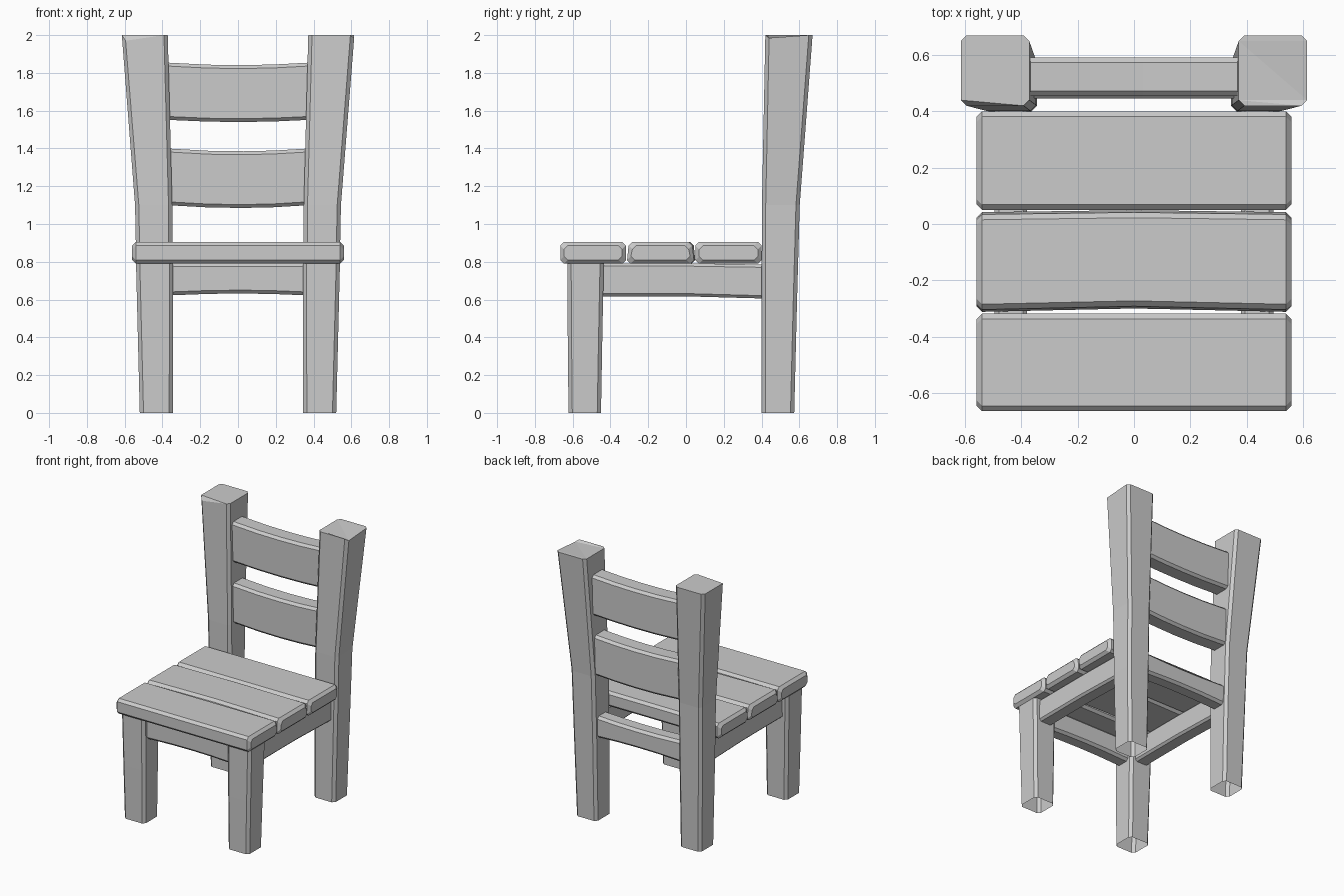
import bpy, bmesh

cube = bpy.data.objects.get("Cube")
if cube:
    bpy.data.objects.remove(cube, do_unlink=True)

GREY = (0.6, 0.6, 0.6, 1)
mat = bpy.data.materials.new("plain grey")
mat.use_nodes = True
mat.diffuse_color = GREY
mat.node_tree.nodes["Principled BSDF"].inputs["Base Color"].default_value = GREY


def beam(name, axis, sections, chamfer, open_start=False, chips=()):
    """Chamfered beam along an axis; each section is (position, a0, a1, b0, b1).
    a and b are the two other axes in x, y, z order. chips lower corners of the end."""
    bm = bmesh.new()
    rings = []
    for t, a0, a1, b0, b1 in sections:
        c = chamfer
        outline = [(a0 + c, b0), (a1 - c, b0), (a1, b0 + c), (a1, b1 - c),
                   (a1 - c, b1), (a0 + c, b1), (a0, b1 - c), (a0, b0 + c)]
        ring = []
        for a, b in outline:
            co = [a, b]
            co.insert(axis, t)
            ring.append(bm.verts.new(co))
        rings.append(ring)
    for low, high in zip(rings, rings[1:]):
        for i in range(8):
            j = (i + 1) % 8
            bm.faces.new((low[i], low[j], high[j], high[i]))
    bm.faces.new(rings[-1])
    if not open_start:
        bm.faces.new(rings[0][::-1])
    for index, drop in chips:
        rings[-1][index].co.z -= drop
    bmesh.ops.triangulate(bm, faces=[f for f in bm.faces if len(f.verts) > 4])
    bmesh.ops.recalc_face_normals(bm, faces=bm.faces)
    mesh = bpy.data.meshes.new(name)
    bm.to_mesh(mesh)
    bm.free()
    mesh.materials.append(mat)
    obj = bpy.data.objects.new(name, mesh)
    bpy.context.collection.objects.link(obj)
    return obj


def mirrored(sections, side):
    """Flip the x range of upright sections for the right-hand side."""
    if side > 0:
        return sections
    return [(t, -a1, -a0, b0, b1) for t, a0, a1, b0, b1 in sections]


def rail(name, half, y0, y1, z0, z1, sag_low, sag_high):
    """Cross rail whose middle is shifted vertically."""
    beam(name, 0, [(half * k, y0, y1, z0 + sag_low * (1 - k * k), z1 + sag_high * (1 - k * k))
                   for k in (-1, -0.4, 0.08, 0.5, 1)], 0.018)


# Posts, legs and side rails
post = [(0, 0.345, 0.52, 0.40, 0.573), (0.6, 0.345, 0.535, 0.40, 0.588),
        (1.1, 0.348, 0.545, 0.402, 0.602), (2, 0.372, 0.615, 0.42, 0.67)]
leg = [(0, 0.345, 0.52, -0.622, -0.45), (0.4, 0.343, 0.53, -0.626, -0.443),
       (0.8, 0.343, 0.54, -0.628, -0.435)]
for side, word in ((1, "left"), (-1, "right")):
    chips = [(2, 0.015)] if side > 0 else [(0, 0.03)]
    beam(word + "_back_post", 2, mirrored(post, side), 0.02, True, chips)
    beam(word + "_front_leg", 2, mirrored(leg, side), 0.02, True)
    x0, x1 = sorted((side * 0.38, side * 0.495))
    beam(word + "_side_rail", 1, [(-0.47, x0, x1, 0.617, 0.792), (0, x0, x1, 0.617, 0.792),
                                  (0.43, x0, x1, 0.605, 0.785)], 0.015)

# Rails under the seat and slats of the backrest
rail("front_rail", 0.37, -0.59, -0.475, 0.622, 0.792, 0.01, 0)
rail("back_rail", 0.37, 0.445, 0.56, 0.622, 0.785, 0.01, -0.01)
rail("middle_back_slat", 0.38, 0.445, 0.58, 1.10, 1.40, -0.015, -0.015)
rail("top_back_slat", 0.39, 0.455, 0.592, 1.552, 1.855, -0.012, -0.014)


# Seat planks: bevelled boards, the middle one bowed and narrower on top
def plank(name, y0, y1, bow=0, taper=0):
    e = 0.02
    rows = [(-0.56, e, 0), (-0.54, 0, 0), (0, 0, bow), (0.54, 0, 0), (0.56, e, 0)]
    obj = beam(name, 0, [(x, y0 + i + b, y1 - i + b * 0.6, 0.79 + i, 0.905 - i)
                         for x, i, b in rows], 0.019)
    middle = (y0 + y1) / 2
    for v in obj.data.vertices:
        if v.co.z > 0.85:
            v.co.y += taper if v.co.y < middle else -taper


plank("front_seat_plank", -0.665, -0.318)
plank("middle_seat_plank", -0.312, 0.042, 0.012, 0.008)
plank("back_seat_plank", 0.05, 0.40)
